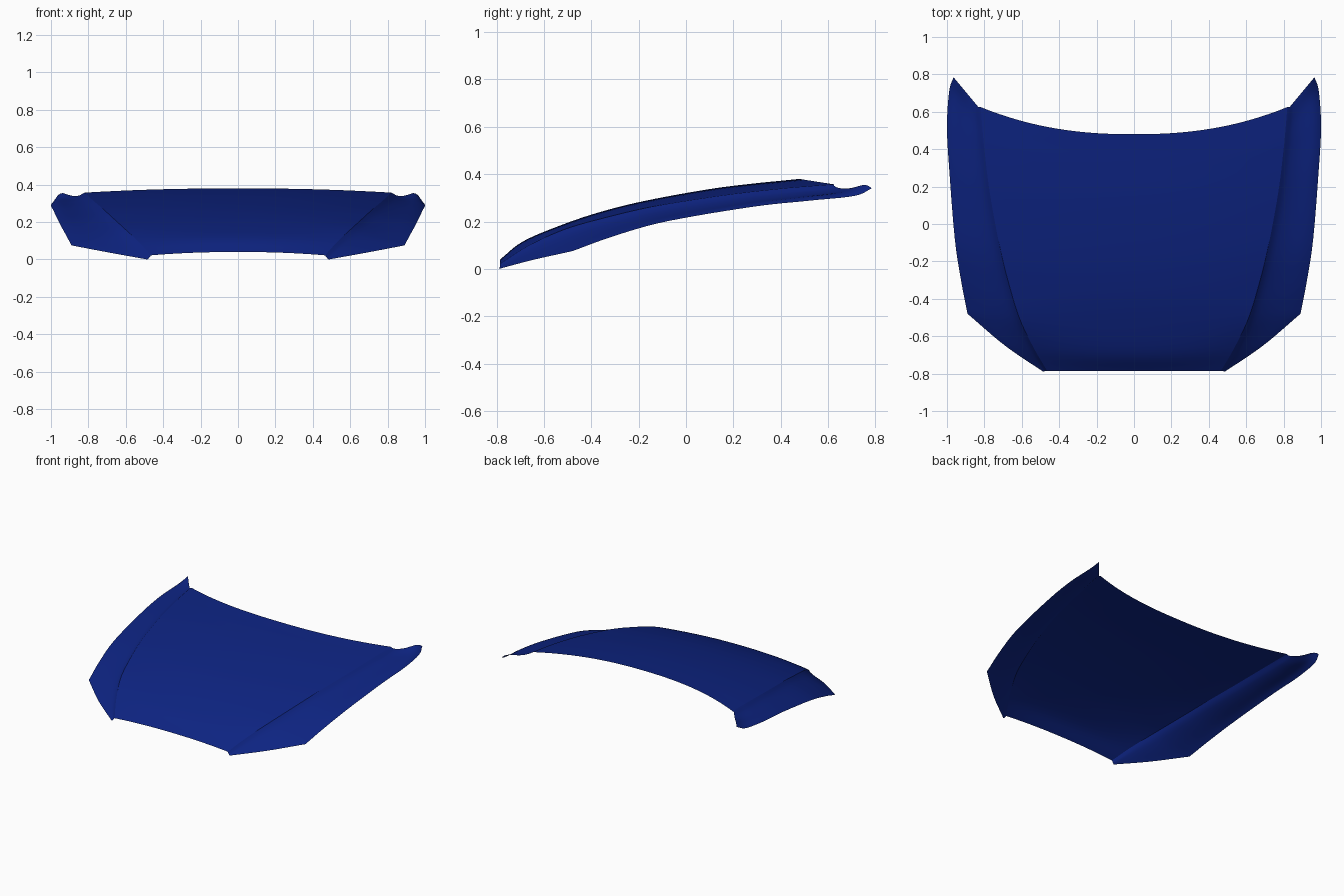
import bpy, bmesh, math
from mathutils import Vector

cube = bpy.data.objects.get("Cube")
if cube:
    bpy.data.objects.remove(cube)

paint = bpy.data.materials.new("deep blue paint")
paint.use_nodes = True
blue = (0.004, 0.017, 0.22, 1)
paint.diffuse_color = blue
paint.node_tree.nodes["Principled BSDF"].inputs["Base Color"].default_value = blue

# Rails from front to rear: centre line, crease, outer rim
CENTRE = [(0, -.785, .04), (0, -.69, .115), (0, -.54, .18), (0, -.37, .238), (0, -.17, .288),
          (0, .1, .337), (0, .29, .361), (0, .4, .372), (0, .48, .38)]
CREASE = [(.465, -.785, .022), (.535, -.665, .098), (.61, -.51, .168), (.665, -.335, .218), (.716, -.13, .265),
          (.77, .16, .311), (.8, .4, .339), (.812, .53, .35), (.82, .625, .357)]
NOSE_RIM = [(.485, -.79, 0), (.69, -.65, .037), (.89, -.48, .075)]
SIDE_RIM = [(.89, -.48, .075), (.925, -.3, .14), (.958, -.08, .201), (.987, .28, .262),
            (1, .52, .288), (.988, .71, .308), (.965, .785, .34)]
LAST = len(CENTRE) - 1
CORNER = len(NOSE_RIM) - 1


def spline(points, s):
    """Catmull-Rom point at station s."""
    p = [Vector(q) for q in points]
    p = [2 * p[0] - p[1]] + p + [2 * p[-1] - p[-2]]
    i = min(int(s), len(points) - 2)
    f = s - i
    a, b, c, d = p[i:i + 4]
    return b + (c - a) * (f / 2) + (2 * a - 5 * b + 4 * c - d) * (f * f / 2) + (3 * b - a - 3 * c + d) * (f ** 3 / 2)


def rim(s):
    if s <= CORNER:
        return spline(NOSE_RIM, s)
    return spline(SIDE_RIM, s - CORNER)


def panel_point(u, s):
    """Crowned middle panel, u from -1 to 1."""
    mid, edge = spline(CENTRE, s), spline(CREASE, s)
    a = abs(u)
    return Vector((u * edge.x, mid.y + (edge.y - mid.y) * a ** 2.3, mid.z + (edge.z - mid.z) * a ** 2.2))


def flank_point(v, s):
    """Flank: a short step below the crease, then a hollow sweep to the rim."""
    edge, outer = spline(CREASE, s), rim(s)
    if v == 0:
        return edge
    t = s / LAST
    foot = edge + Vector((.012, -.002 * (1 - t), -.016 + .01 * t))
    v = (v - STEP) / (1 - STEP)
    p = foot.lerp(outer, v)
    width = min(1, s / CORNER)
    p.z -= .010 * width * math.sin(math.pi * v ** .6)
    p.z += .016 * t * t * math.sin(math.pi * v ** 3)
    return p


def skin(name, point, us, side=1):
    bm = bmesh.new()
    rows = []
    steps = LAST * 6
    for j in range(steps + 1):
        row = []
        for u in us:
            p = point(u, j / steps * LAST)
            row.append(bm.verts.new((side * p.x, p.y, p.z)))
        rows.append(row)
    for low, high in zip(rows, rows[1:]):
        for i in range(len(us) - 1):
            quad = [low[i], low[i + 1], high[i + 1], high[i]]
            bm.faces.new(quad if side > 0 else quad[::-1])
    mesh = bpy.data.meshes.new(name)
    bm.to_mesh(mesh)
    bm.free()
    mesh.materials.append(paint)
    obj = bpy.data.objects.new(name, mesh)
    bpy.context.collection.objects.link(obj)
    bpy.ops.object.select_all(action="DESELECT")
    obj.select_set(True)
    bpy.context.view_layer.objects.active = obj
    bpy.ops.object.shade_smooth_by_angle(angle=math.radians(30))
    return obj


# Middle panel and the two mirrored flanks
skin("hood_panel", panel_point, [i / 16 - 1 for i in range(33)])
COLUMNS = 14
STEP = 1 / COLUMNS
flank_columns = [i / COLUMNS for i in range(COLUMNS + 1)]
skin("left_flank", flank_point, flank_columns)
skin("right_flank", flank_point, flank_columns, -1)
